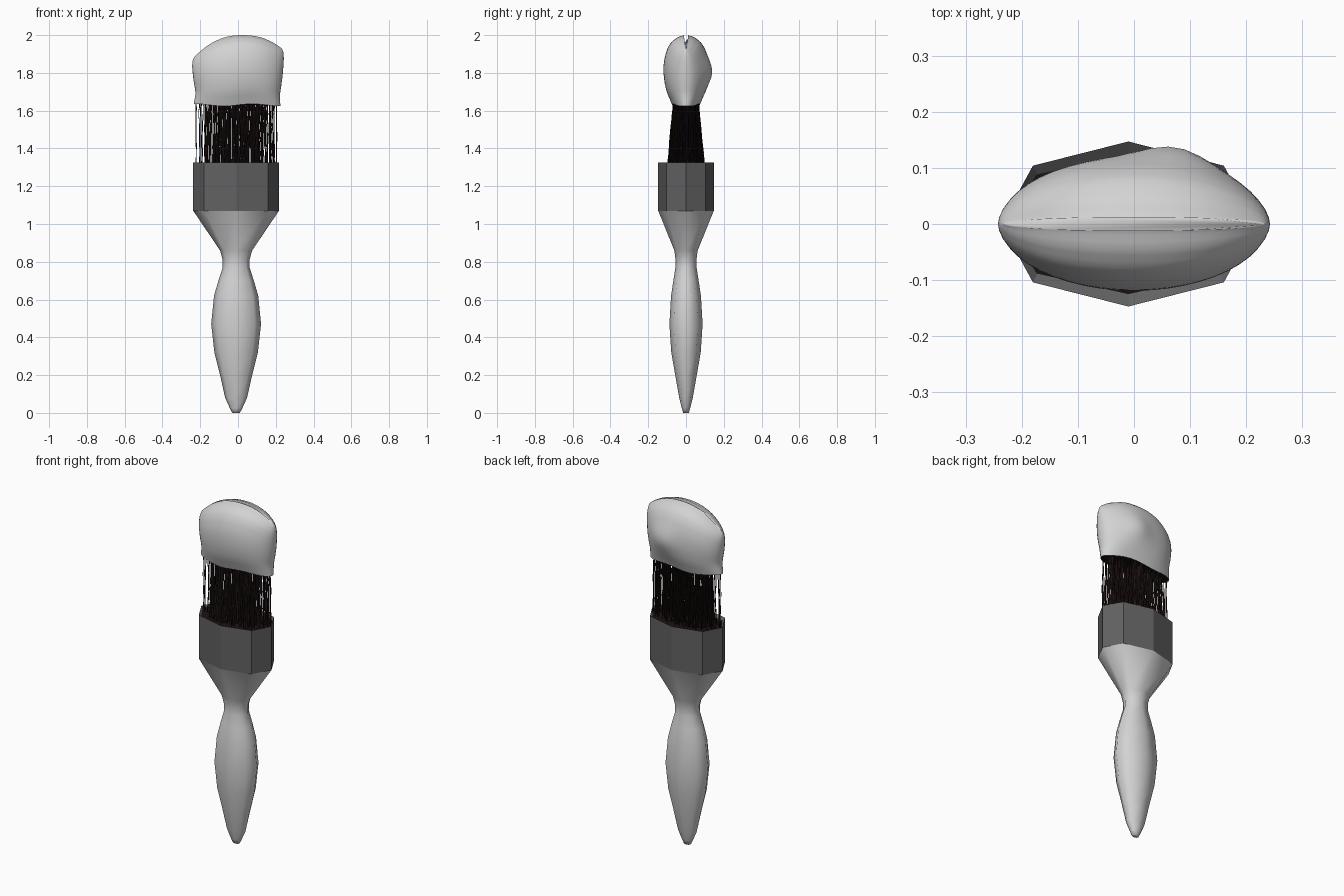
import bpy, math, random

if "Cube" in bpy.data.objects:
    bpy.data.objects.remove(bpy.data.objects["Cube"])

random.seed(4)


def material(name, rgb):
    m = bpy.data.materials.new(name)
    m.diffuse_color = (*rgb, 1)
    m.use_nodes = True
    m.node_tree.nodes["Principled BSDF"].inputs["Base Color"].default_value = m.diffuse_color
    return m


PALE = material("pale grey", (0.65, 0.65, 0.65))
METAL = material("dark metal", (0.12, 0.12, 0.12))
HAIR = material("black brown", (0.012, 0.006, 0.006))


def make(name, verts, faces, mats, smooth):
    me = bpy.data.meshes.new(name)
    me.from_pydata(verts, [], faces)
    for m in mats:
        me.materials.append(m)
    for p in me.polygons:
        p.use_smooth = smooth
    ob = bpy.data.objects.new(name, me)
    bpy.context.collection.objects.link(ob)
    return ob


def loft(name, rings, mats, smooth, cap_start=True, cap_end=True):
    """Skin a stack of equal-length rings."""
    n = len(rings[0])
    verts = [v for r in rings for v in r]
    faces = [(k * n + i, k * n + (i + 1) % n, (k + 1) * n + (i + 1) % n, (k + 1) * n + i)
             for k in range(len(rings) - 1) for i in range(n)]
    if cap_start:
        faces.append(tuple(reversed(range(n))))
    if cap_end:
        faces.append(tuple(range(len(verts) - n, len(verts))))
    return make(name, verts, faces, mats, smooth)


def octagon(z, rx, ry, cx=-0.01):
    """Eight-sided ring, slightly squared along x."""
    ring = []
    for i in range(8):
        a = i * math.pi / 4
        k = 1.06 if i % 2 else 1.0
        ring.append((cx + rx * k * math.cos(a), ry * math.sin(a), z))
    return ring


def interp(table, t):
    """Smooth (Catmull-Rom) lookup in rows of (t, values...)."""
    for i in range(len(table) - 1):
        a, b = table[i], table[i + 1]
        if t <= b[0]:
            p, q = table[max(i - 1, 0)], table[min(i + 2, len(table) - 1)]
            u = (t - a[0]) / (b[0] - a[0])
            return [0.5 * (2 * B + (C - A) * u + (2 * A - 5 * B + 4 * C - D) * u * u
                           + (3 * B - A - 3 * C + D) * u ** 3)
                    for A, B, C, D in zip(p[1:], a[1:], b[1:], q[1:])]
    return list(table[-1][1:])


# Handle: octagonal loft, smooth shaded
handle_profile = [(0, .02, .015), (.025, .033, .022), (.08, .058, .036), (.2, .085, .057),
                  (.32, .115, .078), (.47, .132, .088), (.62, .117, .079), (.7, .094, .067),
                  (.77, .071, .056), (.81, .071, .055), (.86, .085, .062), (1.07, .227, .147)]
loft("handle", [octagon(*p) for p in handle_profile], [PALE], True, cap_end=False)

# Ferrule: straight octagonal band with a shallow inner lip
loft("ferrule", [octagon(1.07, .227, .147), octagon(1.325, .227, .147),
                 octagon(1.312, .217, .125)], [METAL], False, cap_end=False)

# Packed roots of the bristles, seen as a dark plate in the ferrule
loft("bristle_roots", [octagon(1.307, .217, .125), octagon(1.313, .217, .125)], [HAIR], False)

# Bristles: thin three-sided strands with a slight wobble
verts, faces = [], []
for _ in range(330):
    a, r = random.uniform(0, 2 * math.pi), math.sqrt(random.random())
    x, y = -0.007 + .216 * r * math.cos(a), r * math.sin(a)
    rad = random.uniform(.0017, .0026)
    levels = 6
    base = len(verts)
    for k in range(levels):
        t = k / (levels - 1)
        px = x + random.uniform(-.003, .003)
        py = y * (.1 - .032 * t) + random.uniform(-.002, .002)
        for j in range(3):
            b = j * 2 * math.pi / 3
            verts.append((px + rad * math.cos(b), py + rad * math.sin(b), 1.31 + .34 * t))
    for k in range(levels - 1):
        for j in range(3):
            p, q = base + k * 3 + j, base + k * 3 + (j + 1) % 3
            faces.append((p, q, q + 3, p + 3))
make("bristles", verts, faces, [HAIR], False)

# Tip: lumpy flattened cap with an arched ridge; rows are (height fraction, rx, ry)
tip_profile = [(0, .229, .072), (.08, .227, .085), (.2, .224, .103), (.35, .229, .115),
               (.5, .235, .119), (.65, .239, .115), (.8, .242, .1), (.9, .242, .078),
               (.97, .239, .045), (1, .233, .012)]
SEG, LEV = 48, 24
rings = []
for k in range(LEV + 1):
    t = math.sin(k / LEV * math.pi / 2)
    rx, ry = interp(tip_profile, t)
    ring = []
    for i in range(SEG):
        a = 2 * math.pi * i / SEG
        x, y = rx * math.cos(a), ry * math.sin(a)
        if t < .3:
            x -= .005 * (1 - t / .3)
        top = 2.0 - .1 * min(1.2, abs(x - .025) / .24) ** 2.3
        z = 1.63 + t * (top - 1.63)
        if y > 0:  # bulge on the back
            y += .026 * math.sin(a) * math.exp(-((x - .08) / .08) ** 2 - ((z - 1.8) / .08) ** 2)
        z += (1 - t) * .006 * math.sin(5 * x / .24)
        ring.append((x, y, z))
    rings.append(ring)
loft("tip", rings, [PALE], True, cap_start=False)

# Dark underside where the bristles enter the tip
under = [[(x * .99, y * .98, z + d) for x, y, z in rings[0]] for d in (.004, .009)]
loft("tip_underside", under, [HAIR], False)
